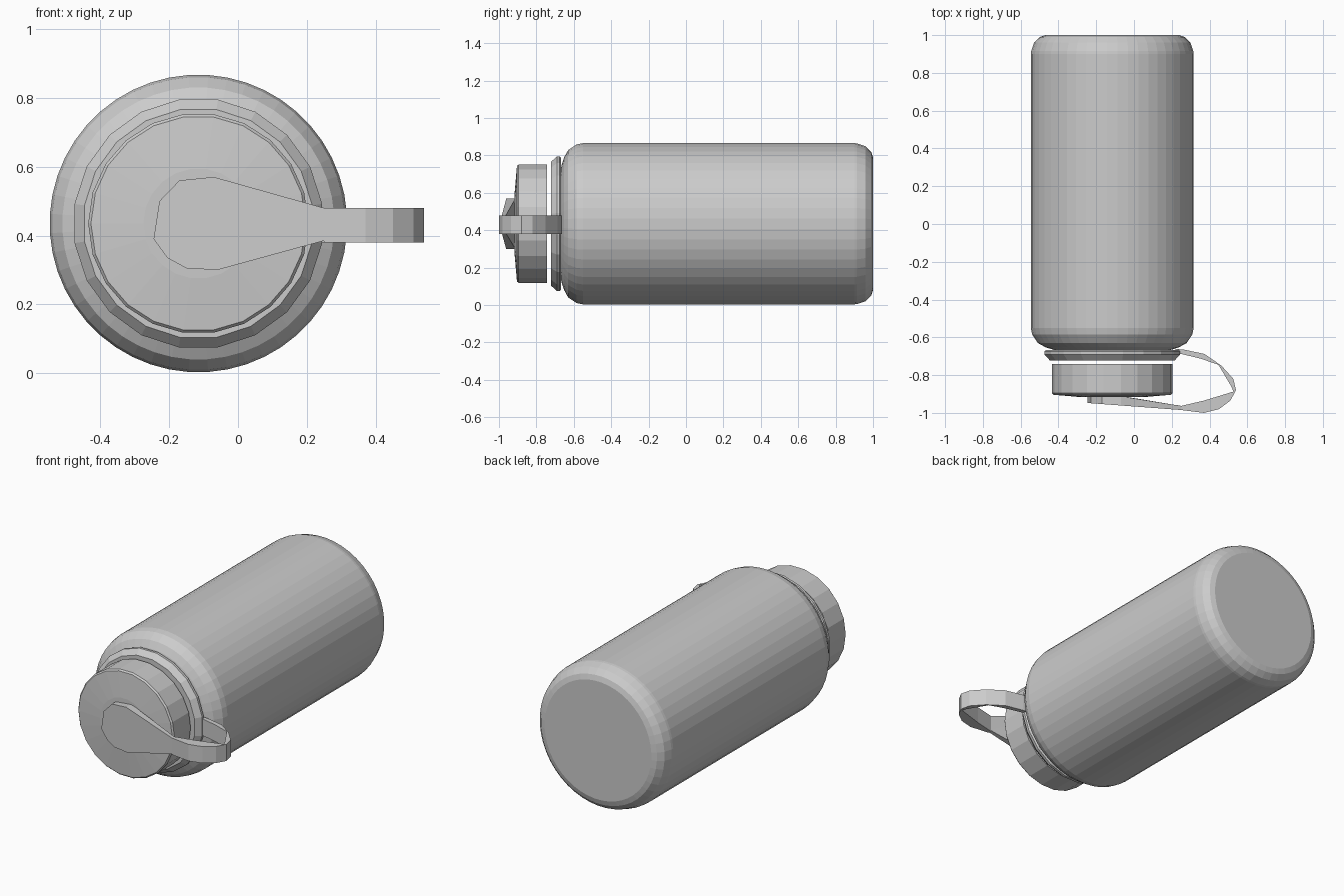
import bpy, bmesh
from math import sin, cos, tau

if "Cube" in bpy.data.objects:
    bpy.data.objects.remove(bpy.data.objects["Cube"])

CX, CZ = -0.115, 0.435   # bottle axis runs along y


def finish(name, bm):
    bmesh.ops.remove_doubles(bm, verts=bm.verts, dist=1e-5)
    bmesh.ops.recalc_face_normals(bm, faces=bm.faces)
    mesh = bpy.data.meshes.new(name)
    bm.to_mesh(mesh)
    bm.free()
    obj = bpy.data.objects.new(name, mesh)
    bpy.context.collection.objects.link(obj)
    return obj


def lathe(name, profile, sides, closed=False):
    """Revolve (radius, y) points about the bottle axis."""
    bm = bmesh.new()
    rings = []
    for r, y in profile:
        rings.append([bm.verts.new((CX + r * sin(tau * (i + .5) / sides), y,
                                    CZ + r * cos(tau * (i + .5) / sides)))
                      for i in range(sides)])
    pairs = list(zip(rings, rings[1:]))
    if closed:
        pairs.append((rings[-1], rings[0]))
    else:
        bm.faces.new(rings[0])
        bm.faces.new(rings[-1])
    for a, b in pairs:
        for i in range(sides):
            j = (i + 1) % sides
            bm.faces.new((a[i], a[j], b[j], b[i]))
    return finish(name, bm)


def loft(name, a, b, capped=True):
    """Join two matching outlines into a solid."""
    bm = bmesh.new()
    va = [bm.verts.new(p) for p in a]
    vb = [bm.verts.new(p) for p in b]
    n = len(a)
    for i in range(n):
        j = (i + 1) % n
        bm.faces.new((va[i], va[j], vb[j], vb[i]))
    caps = [bm.faces.new(va), bm.faces.new(vb)]
    bmesh.ops.triangulate(bm, faces=caps)
    return finish(name, bm)


# Bottle body with rounded base, shoulder and short hidden neck
body = lathe("bottle_body", [
    (0.355, 1.0), (0.385, 0.99), (0.415, 0.96), (0.43, 0.915),
    (0.432, 0.90), (0.432, -0.55), (0.425, -0.585), (0.395, -0.63),
    (0.355, -0.652), (0.315, -0.665), (0.30, -0.668), (0.30, -0.715)], 48)

# Tether ring around the neck
lathe("tether_ring", [
    (0.355, -0.667), (0.364, -0.675), (0.364, -0.69), (0.335, -0.722),
    (0.295, -0.722), (0.295, -0.667)], 20, closed=True)

# Screw cap with a slightly domed face
lathe("cap", [(0.30, -0.742), (0.32, -0.742), (0.32, -0.895), (0.312, -0.904),
              (0.16, -0.917)], 22)

# Tether strap loop, outer path then inner path (x, y)
outer = [(0.22, -0.662), (0.26, -0.664), (0.373, -0.688), (0.463, -0.75),
         (0.526, -0.82), (0.54, -0.88), (0.51, -0.935), (0.45, -0.98),
         (0.37, -1.0), (0.25, -0.985)]
inner = [(0.25, -0.963), (0.37, -0.935), (0.527, -0.887), (0.515, -0.86),
         (0.447, -0.745), (0.35, -0.712), (0.25, -0.688), (0.22, -0.688)]
path = outer + inner
loft("tether_strap", [(x, y, 0.38) for x, y in path],
     [(x, y, 0.48) for x, y in path])

# Teardrop plate of the tether on the cap face (x, z)
drop = [(0.25, 0.48), (-0.07, 0.57), (-0.17, 0.56), (-0.228, 0.50),
        (-0.245, 0.39), (-0.205, 0.335), (-0.15, 0.305), (-0.06, 0.30),
        (0.25, 0.385)]
front = [(x, -0.966 - 0.075 * x, z) for x, z in drop]
back = [(x, -0.963 if x > 0.2 else -0.912, z) for x, z in drop]
loft("tether_plate", front, back)
